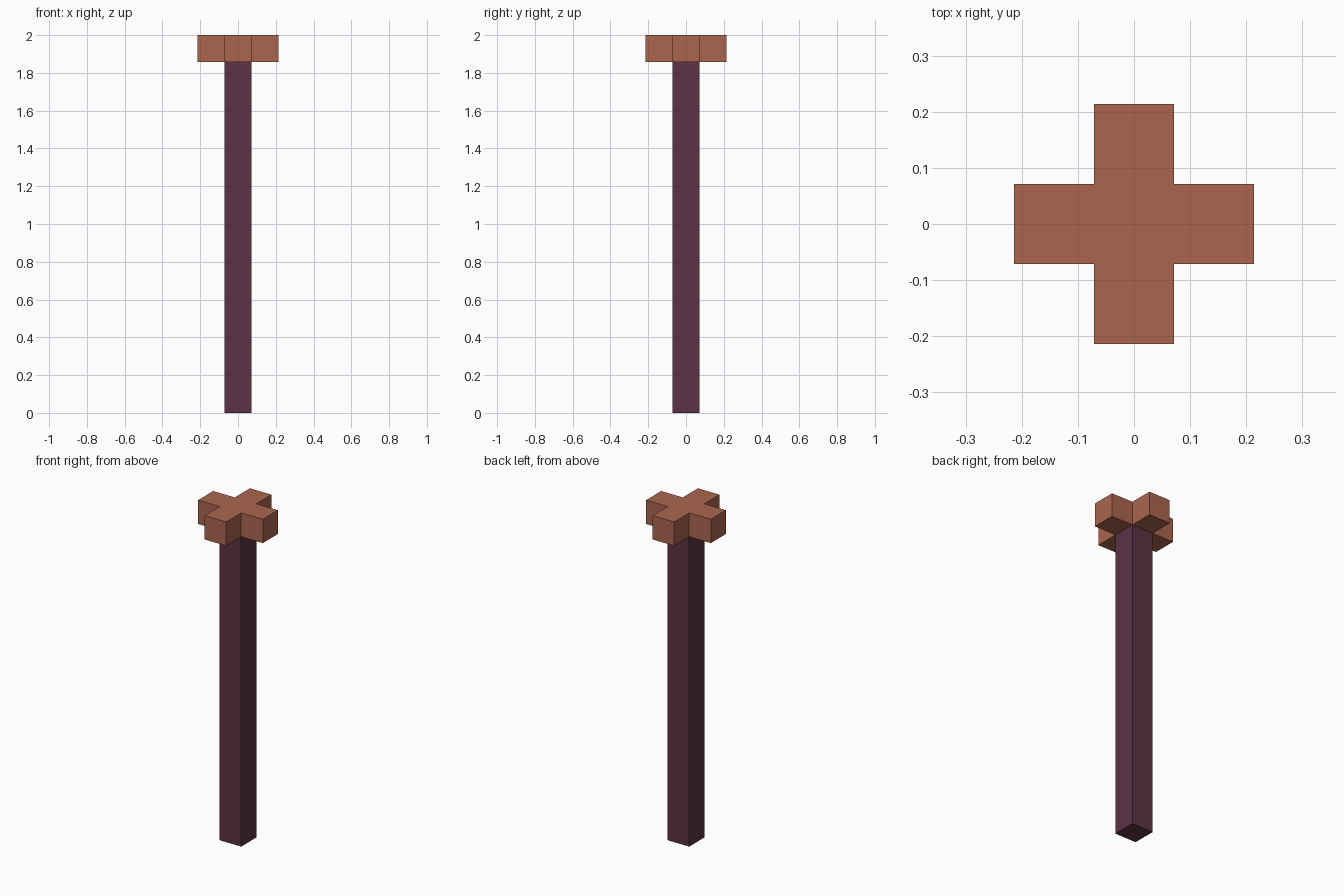
import bpy
import bmesh

cube = bpy.data.objects.get("Cube")
if cube:
    bpy.data.objects.remove(cube, do_unlink=True)

UNIT = 2 / 14          # the whole model sits on a grid of 14 units in height
HALF = UNIT / 2
REACH = UNIT * 1.5
CAP_BASE = UNIT * 13


def make_material(name, colour):
    mat = bpy.data.materials.new(name)
    mat.use_nodes = True
    mat.diffuse_color = colour
    mat.node_tree.nodes["Principled BSDF"].inputs["Base Color"].default_value = colour
    return mat


def make_prism(name, outline, bottom, top, mat):
    """Extrude a flat outline upward into a closed solid."""
    bm = bmesh.new()
    base = bm.faces.new([bm.verts.new((x, y, bottom)) for x, y in outline])
    sides = bmesh.ops.extrude_face_region(bm, geom=[base], use_keep_orig=True)
    raised = [v for v in sides["geom"] if isinstance(v, bmesh.types.BMVert)]
    bmesh.ops.translate(bm, verts=raised, vec=(0, 0, top - bottom))
    bmesh.ops.recalc_face_normals(bm, faces=bm.faces)
    mesh = bpy.data.meshes.new(name)
    bm.to_mesh(mesh)
    bm.free()
    mesh.materials.append(mat)
    obj = bpy.data.objects.new(name, mesh)
    bpy.context.collection.objects.link(obj)
    return obj


def quarter_turns(points):
    """Repeat the points around the z axis in four quarter turns."""
    outline = []
    for _ in range(4):
        outline += points
        points = [(-y, x) for x, y in points]
    return outline


plum = make_material("plum", (0.109, 0.032, 0.058, 1))
terracotta = make_material("terracotta", (0.402, 0.130, 0.076, 1))

# Square post
make_prism("post", quarter_turns([(HALF, HALF)]), 0, CAP_BASE, plum)

# Plus-shaped cap
arm = [(REACH, -HALF), (REACH, HALF), (HALF, HALF)]
make_prism("cross_cap", quarter_turns(arm), CAP_BASE, UNIT * 14, terracotta)
